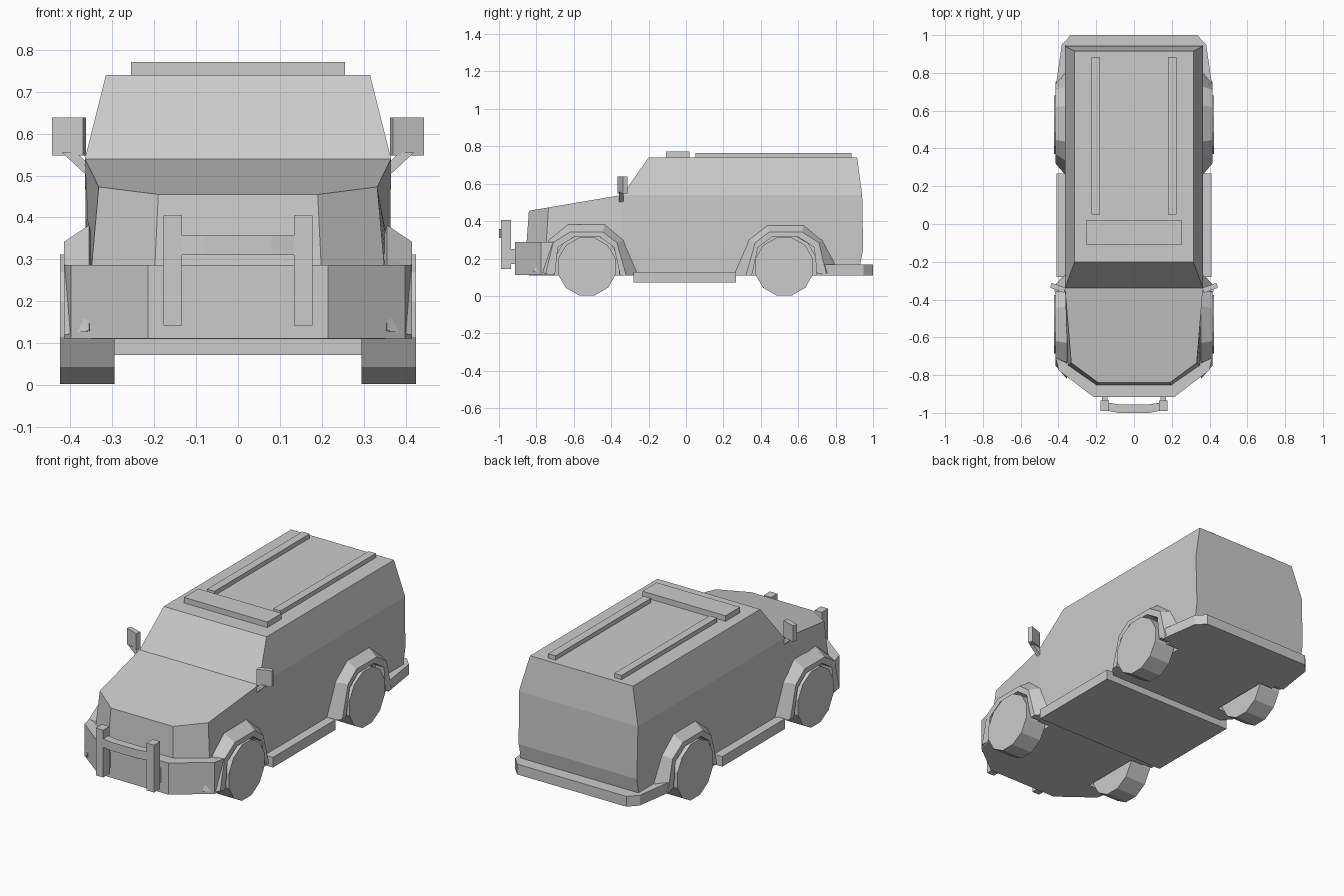
import bpy, bmesh, math
from mathutils import Vector, Matrix

if "Cube" in bpy.data.objects:
    bpy.data.objects.remove(bpy.data.objects["Cube"])


def make(name, verts, faces):
    mesh = bpy.data.meshes.new(name)
    bm = bmesh.new()
    vs = [bm.verts.new(v) for v in verts]
    for f in faces:
        bm.faces.new([vs[i] for i in f])
    bmesh.ops.recalc_face_normals(bm, faces=bm.faces)
    bm.to_mesh(mesh)
    bm.free()
    ob = bpy.data.objects.new(name, mesh)
    bpy.context.collection.objects.link(ob)
    return ob


def box(name, x, y, z):
    verts = [(a, b, c) for a in x for b in y for c in z]
    return make(name, verts, [(0, 1, 3, 2), (4, 6, 7, 5), (0, 4, 5, 1),
                              (2, 3, 7, 6), (0, 2, 6, 4), (1, 5, 7, 3)])


def prism(name, plan, z0, z1):
    n = len(plan)
    verts = [(x, y, z) for z in (z0, z1) for x, y in plan]
    faces = [tuple(range(n)), tuple(range(n, 2 * n))]
    faces += [(i, (i + 1) % n, (i + 1) % n + n, i + n) for i in range(n)]
    return make(name, verts, faces)


def both(half):
    """Complete a half outline with its mirror image."""
    return half + [(-p[0], *p[1:]) for p in reversed(half)]


def disc(name, x0, x1, y, z, r, n=12):
    ring = [(y + r * math.cos((i + .5) * math.tau / n),
             z + r * math.sin((i + .5) * math.tau / n)) for i in range(n)]
    ob = prism(name, ring, x0, x1)
    for v in ob.data.vertices:
        a, b, c = v.co
        v.co = (c, a, b)
    return ob


# Body shell: sill, lower and belt outlines, then the roof
sill = both([(.20, -.84, .11), (.35, -.74, .11), (.36, -.34, .11), (.36, .92, .11)])
lower = both([(.20, -.855, .25), (.352, -.75, .25), (.362, -.34, .25), (.362, .947, .25)])
belt = both([(.19, -.84, .455), (.332, -.735, .473), (.365, -.34, .54), (.365, .942, .54)])
roof = both([(.315, -.20, .74), (.315, .915, .74)])
faces = [tuple(range(8))]
for k in (0, 8):
    faces += [(k + i, k + (i + 1) % 8, k + (i + 1) % 8 + 8, k + i + 8) for i in range(8)]
faces += [(16, 17, 18, 21, 22, 23),                 # hood
          (18, 21, 27, 24), (24, 25, 26, 27),       # windscreen, roof
          (18, 19, 25, 24), (20, 21, 27, 26), (19, 20, 26, 25)]
body = make("body", sill + lower + belt + roof, faces)

# Wheel wells, then wheels
AXLES = {"front": -.53, "rear": .525}
for end, y in AXLES.items():
    for side, s in (("right", 1), ("left", -1)):
        cutter = disc("well_cutter", s * .28, s * .5, y, .155, .178)
        for poly in [1]:
            bm = bmesh.new()
            bm.from_mesh(cutter.data)
            bmesh.ops.recalc_face_normals(bm, faces=bm.faces)
            bm.to_mesh(cutter.data)
            bm.free()
        cutter.hide_render = True
        mod = body.modifiers.new("well", 'BOOLEAN')
        mod.operation, mod.object, mod.solver = 'DIFFERENCE', cutter, 'EXACT'
        bpy.context.view_layer.objects.active = body
        bpy.ops.object.modifier_apply(modifier=mod.name)
        bpy.data.objects.remove(cutter)
        disc(f"wheel_{end}_{side}", s * .295, s * .424, y, .157, .160)

# Fender flares: angular arches lofted from the body out to the rim
base = [(-.82, .13), (-.73, .30), (-.63, .382), (-.435, .382), (-.33, .30), (-.25, .11)]
rim = [(-.75, .12), (-.71, .285), (-.62, .342), (-.445, .342), (-.37, .285), (-.32, .11)]
lip = [(-.70, .12), (-.685, .26), (-.60, .315), (-.46, .315), (-.385, .26), (-.352, .11)]
for end, ys in (("front", 1), ("rear", -1)):
    for side, s in (("right", 1), ("left", -1)):
        rows = ((.355, base), (.415, rim), (.415, lip), (.335, lip))
        verts = [(s * x, ys * y, z) for x, line in rows for y, z in line]
        faces = [(r * 6 + i, r * 6 + i + 1, (r + 1) % 4 * 6 + i + 1, (r + 1) % 4 * 6 + i)
                 for r in range(4) for i in range(5)]
        faces += [(0, 6, 12, 18), (5, 11, 17, 23)]
        make(f"fender_{end}_{side}", verts, faces)

# Bumpers and side steps
prism("front_bumper", both([(.215, -.915), (.398, -.775), (.415, -.705)]), .112, .287)
prism("rear_bumper", both([(.415, .725), (.382, .95), (.335, 1.0)]), .11, .167)
box("side_steps", (-.41, .41), (-.28, .268), (.072, .128))

# Push bar
for side, s in (("right", 1), ("left", -1)):
    box(f"push_bar_upright_{side}", (s * .133, s * .178), (-.99, -.935), (.143, .405))
    box(f"push_bar_mount_{side}", (s * .14, s * .17), (-.94, -.90), (.17, .25))
prism("push_bar_crossbar", both([(.08, -1.0), (.14, -.988), (.14, -.945), (.08, -.955)]),
      .31, .357)

# Roof light bar and rails
box("roof_light_bar", (-.255, .255), (-.108, .018), (.735, .771))
for side, s in (("right", 1), ("left", -1)):
    box(f"roof_rail_{side}", (s * .18, s * .225), (.05, .885), (.735, .764))

# Door mirrors on slanted stems
for side, s in (("right", 1), ("left", -1)):
    prism(f"mirror_{side}", [(s * .362, -.338), (s * .37, -.365), (s * .444, -.337),
                             (s * .436, -.312)], .548, .638)
    verts = [(s * x, y, z) for y in (-.358, -.335)
             for x, z in ((.355, .495), (.42, .555), (.385, .555), (.355, .525))]
    make(f"mirror_stem_{side}", verts,
         [(0, 1, 2, 3), (4, 5, 6, 7)] + [(i, (i + 1) % 4, (i + 1) % 4 + 4, i + 4) for i in range(4)])
